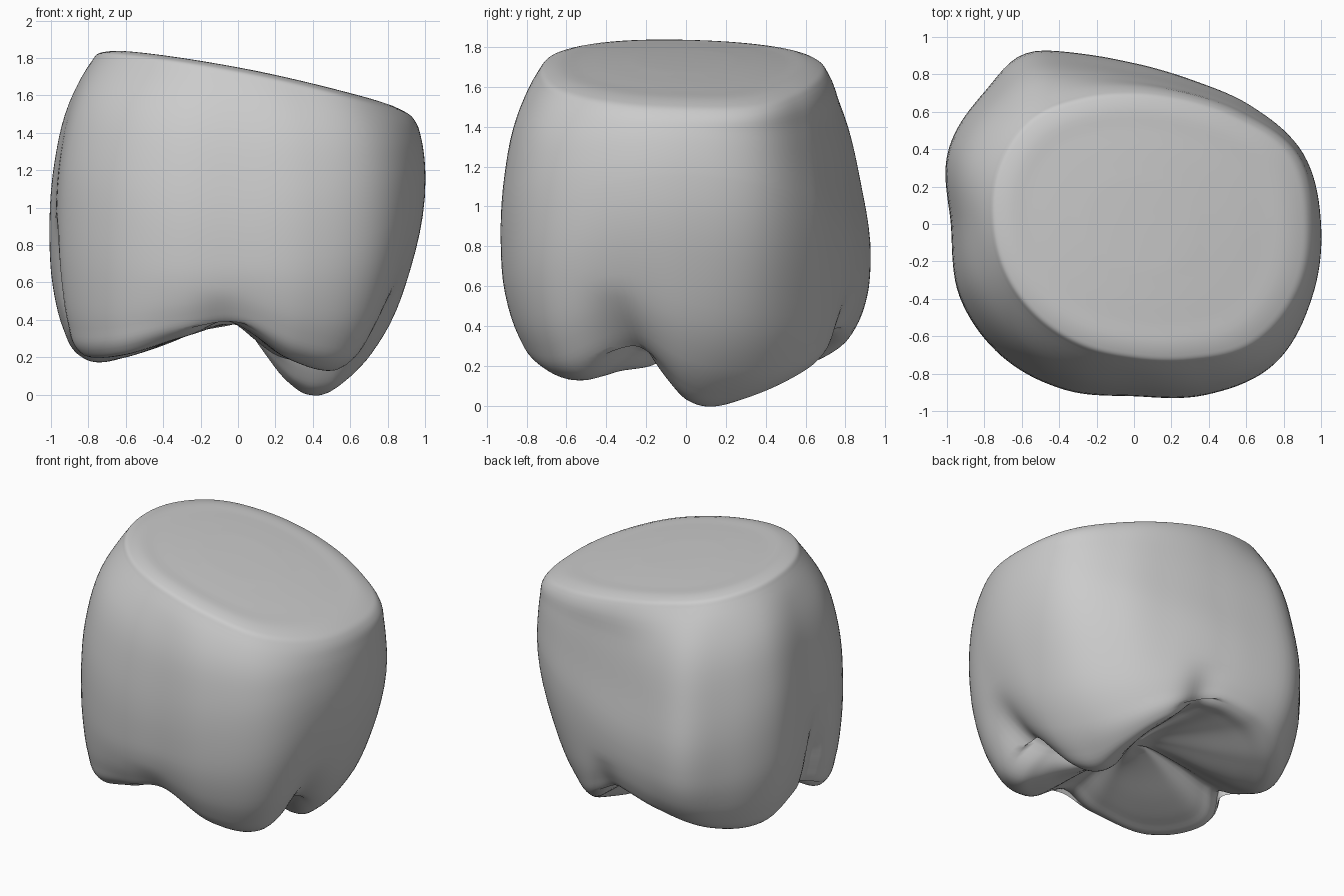
import bpy, bmesh, math
from mathutils import Vector

cube = bpy.data.objects.get("Cube")
if cube:
    bpy.data.objects.remove(cube, do_unlink=True)

SIDES, STEPS = 144, 5

# Radii and heights every 22.5 degrees, counter-clockwise from +x
TOP_R = [.95, .94, .81, .73, .71, .74, .80, .80, .77, .75, .73, .72, .73, .80, .92, .96]
WIDE_R = [1, .98, .89, .83, .86, .97, 1.05, 1.07, .98, 1.01, 1, .96, .92, .99, 1.06, 1.03]
WIDE_Z = [1.15, 1.1, 1, .9, .8, .75, .75, .85, .9, .9, .85, .8, .8, .85, .95, 1.1]
CUSP_R = [.5, .45, .54, .68, .72, .82, .87, .86, .85, .89, .89, .81, .76, .75, .73, .6]
CUSP_Z = [.07, .02, .07, .2, .36, .32, .21, .18, .30, .21, .22, .31, .36, .19, .13, .25]

# Creases between the cusps: angle, width, depth, how far up the wall
CREASES = [(85, 7, .06, .6), (187, 6, .09, .95), (263, 8, .05, .55), (336, 7, .08, .6)]
FOSSA_Z = .4
LOBE = Vector((.25, -.08))


def lerp(a, b, t):
    return a + (b - a) * t


def bell(angle, mid, width):
    d = (angle - mid + 180) % 360 - 180
    return math.exp(-(d / width) ** 2)


def around(values, angle):
    """Smooth value of a closed ring of samples at an angle in degrees."""
    n = len(values)
    f = angle / 360 * n
    i = int(f)
    t = f - i
    a, b, c, d = (values[(i + j) % n] for j in (-1, 0, 1, 2))
    return b + .5 * t * (c - a + t * (2 * a - 5 * b + 4 * c - d + t * (3 * (b - c) + d - a)))


def smooth_path(points):
    """Curve through unevenly spaced points, with tangents weighted by spacing."""
    pts = [Vector(p) for p in points]
    gap = [(q - p).length for p, q in zip(pts, pts[1:])]
    slope = [(q - p) / g for p, q, g in zip(pts, pts[1:], gap)]
    tan = [slope[0]]
    for i in range(1, len(gap)):
        tan.append(slope[i - 1].lerp(slope[i], gap[i - 1] / (gap[i - 1] + gap[i])))
    tan.append(slope[-1])
    out = []
    for i, g in enumerate(gap):
        for s in range(STEPS):
            t = s / STEPS
            ease = t * t * (3 - 2 * t)
            out.append(pts[i].lerp(pts[i + 1], ease)
                       + tan[i] * (g * t * (1 - t) ** 2) - tan[i + 1] * (g * t * t * (1 - t)))
    return out + [pts[-1]]


def profile(angle):
    """Radius and height from the cut top, down the wall, to the fossa."""
    top, wide, wz, cr, cz = (around(v, angle) for v in (TOP_R, WIDE_R, WIDE_Z, CUSP_R, CUSP_Z))
    wide += .07 * bell(angle, 123, 11)
    ca, sa = math.cos(math.radians(angle)), math.sin(math.radians(angle))

    def cut(r):
        x, y = r * ca, r * sa
        return 1.745 - .185 * x - .08 * x * x - .03 * y - .05 * y * y

    # Cut face and its rounded rim
    pts = [(top * f, cut(top * f) - drop) for f, drop in ((.3, 0), (.7, 0), (.92, .003), (.975, .018))]
    edge = cut(top) - .05
    pts.append((top + .005, edge))
    # Wall, straighter towards the back
    flat = bell(angle, 75, 48)
    for f, t in ((lerp(.57, .36, flat), .25), (lerp(.9, .68, flat), .6), (1, 1)):
        pts.append((lerp(top, wide, f), lerp(edge, wz, t)))
    # Wall tapering under to the cusps, more steeply on the left
    slim = .07 * bell(angle, 15, 50)
    for f, t in ((.9, .55), (.61, .22), (.33, .06)):
        pts.append((lerp(cr, wide, f - slim), lerp(cz, wz, t)))
    pts.append((cr, cz))
    # Chewing face
    pts += [(cr * f, lerp(cz, FOSSA_Z, t)) for f, t in ((.86, .06), (.65, .28), (.35, .7), (.12, 1))]
    out = smooth_path(pts)
    # Broad inner slope of the tallest cusp
    for p in out[10 * STEPS:]:
        away = (Vector((p.x * ca, p.x * sa)) - LOBE).length
        p.y -= .13 * math.exp(-(away / .22) ** 2)
    # Press in the creases, fading up the wall
    for mid, width, depth, reach in CREASES:
        press = depth * bell(angle, mid, width)
        for n, p in enumerate(out):
            if n > 5 * STEPS and p.y < reach:
                near = min(1, p.x / .5)
                p.x -= press * min(1, (reach - p.y) / .4) * near
                if n > 10 * STEPS:
                    p.y += press * .7 * near
    return out


# Crown surface from radial profiles
bm = bmesh.new()
columns = []
for i in range(SIDES):
    a = 360 * i / SIDES
    c, s = math.cos(math.radians(a)), math.sin(math.radians(a))
    columns.append([bm.verts.new((r * c, r * s, z)) for r, z in profile(a)])
for row in (0, -1):
    ring = [col[row] for col in columns]
    mid = bm.verts.new((0, 0, sum(v.co.z for v in ring) / SIDES))
    for i in range(SIDES):
        bm.faces.new((mid, ring[i - 1], ring[i]))
for i, col in enumerate(columns):
    prev = columns[i - 1]
    for j in range(len(col) - 1):
        bm.faces.new((prev[j], prev[j + 1], col[j + 1], col[j]))
bmesh.ops.recalc_face_normals(bm, faces=bm.faces)
mesh = bpy.data.meshes.new("tooth_crown")
bm.to_mesh(mesh)
bm.free()
crown = bpy.data.objects.new("tooth_crown", mesh)
bpy.context.collection.objects.link(crown)

# Plain grey material
grey = bpy.data.materials.new("plain grey")
grey.use_nodes = True
grey.diffuse_color = (.6, .6, .6, 1)
grey.node_tree.nodes["Principled BSDF"].inputs["Base Color"].default_value = (.6, .6, .6, 1)
mesh.materials.append(grey)

bpy.context.view_layer.objects.active = crown
crown.select_set(True)
bpy.ops.object.shade_smooth_by_angle(angle=math.radians(60))
